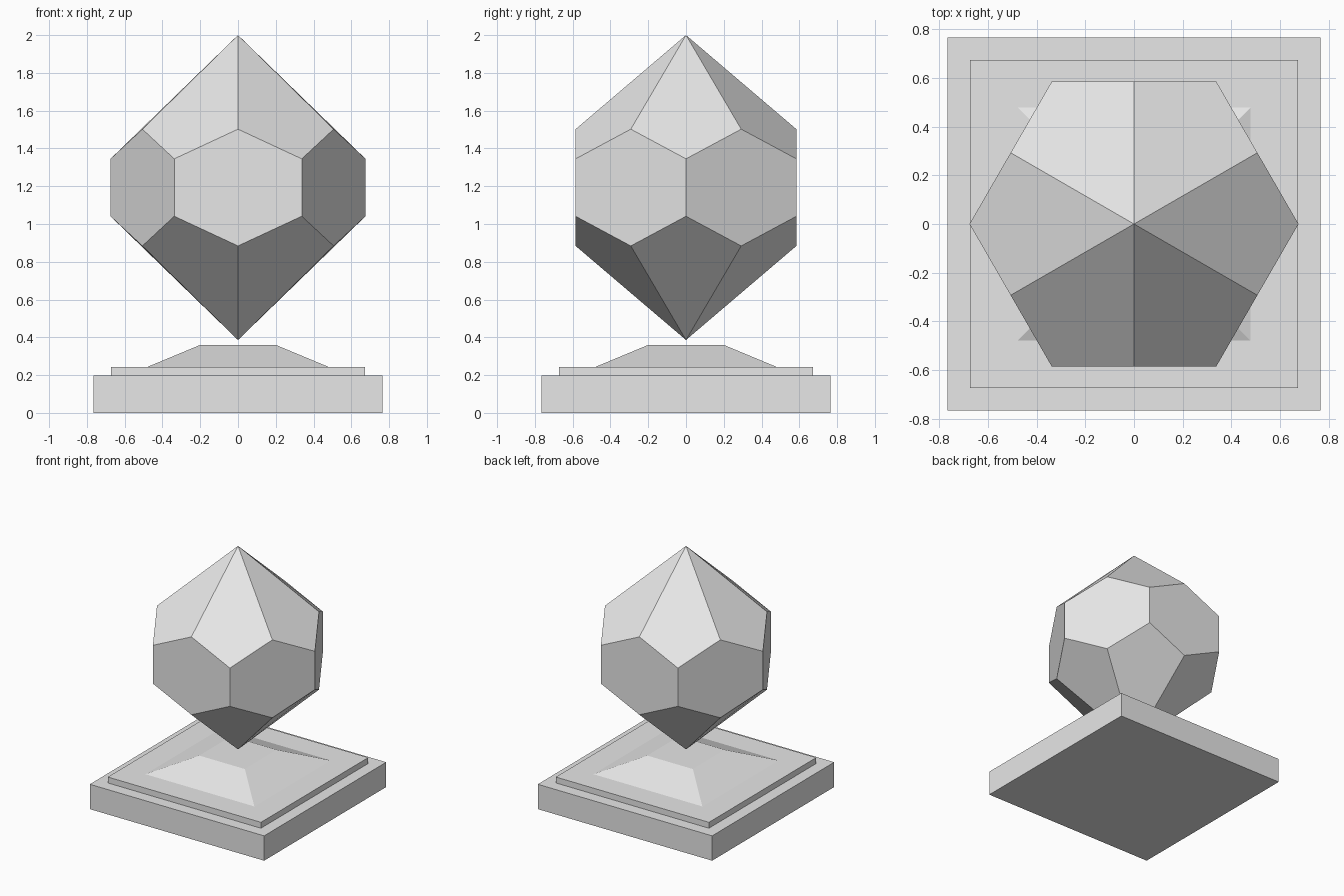
import bpy
import bmesh
from math import cos, sin, radians

if "Cube" in bpy.data.objects:
    bpy.data.objects.remove(bpy.data.objects["Cube"], do_unlink=True)

grey = bpy.data.materials.new("light grey")
grey.use_nodes = True
colour = (0.8, 0.8, 0.8, 1)
grey.diffuse_color = colour
grey.node_tree.nodes["Principled BSDF"].inputs["Base Color"].default_value = colour


def finish(name, bm):
    bmesh.ops.recalc_face_normals(bm, faces=bm.faces)
    mesh = bpy.data.meshes.new(name)
    bm.to_mesh(mesh)
    bm.free()
    mesh.materials.append(grey)
    obj = bpy.data.objects.new(name, mesh)
    bpy.context.collection.objects.link(obj)


def tapered_slab(name, bottom, top, z0, z1):
    """Square slab given by its half widths at the bottom and top."""
    bm = bmesh.new()
    bmesh.ops.create_cube(bm, size=2)
    for v in bm.verts:
        half, z = (top, z1) if v.co.z > 0 else (bottom, z0)
        v.co = (v.co.x * half, v.co.y * half, z)
    finish(name, bm)


# Stepped plinth
tapered_slab("base_slab", 0.765, 0.765, 0, 0.197)
tapered_slab("upper_step", 0.672, 0.672, 0.197, 0.244)
tapered_slab("pedestal_top", 0.478, 0.2, 0.244, 0.36)

# Floating gem: six hexagonal sides, capped by six kites above and below
CENTRE, TIP, CORNER, MIDDLE = 1.193, 0.807, 0.152, 0.309
RADIUS = 0.675
bm = bmesh.new()
rings = []
for s in (1, -1):
    tip = bm.verts.new((0, 0, CENTRE + s * TIP))
    ring = []
    for i in range(12):
        a = radians(30 * i)
        r, h = (RADIUS * cos(radians(30)), MIDDLE) if i % 2 else (RADIUS, CORNER)
        ring.append(bm.verts.new((r * cos(a), r * sin(a), CENTRE + s * h)))
    rings.append(ring)
    for i in range(0, 12, 2):
        bm.faces.new((tip, ring[i - 1], ring[i], ring[i + 1]))
upper, lower = rings
for i in range(0, 12, 2):
    side = [i, i + 1, (i + 2) % 12]
    bm.faces.new([lower[k] for k in side] + [upper[k] for k in reversed(side)])
finish("gem", bm)
